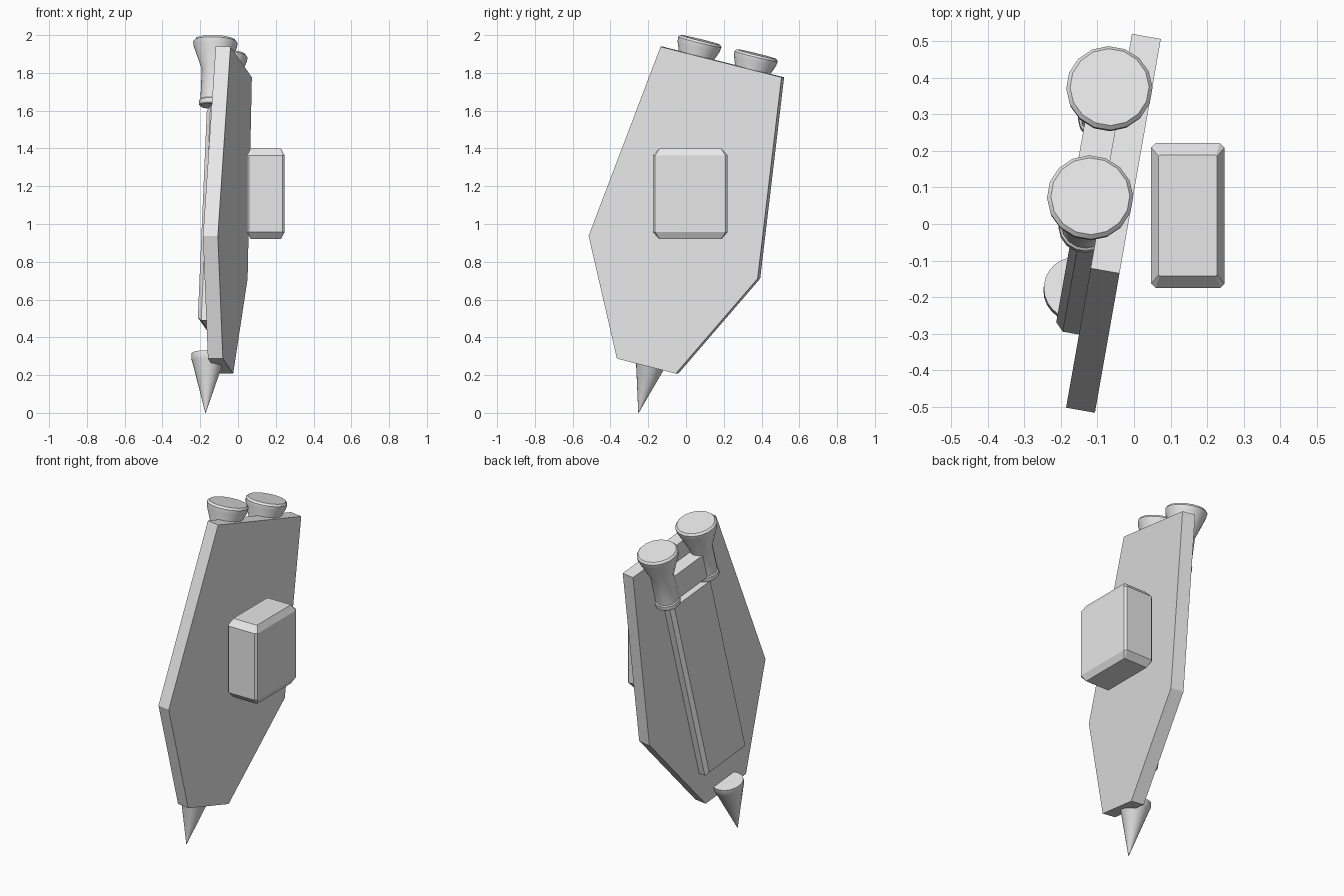
import bpy, bmesh, math
from mathutils import Matrix, Vector

cube = bpy.data.objects.get("Cube")
if cube:
    bpy.data.objects.remove(cube)

# One plain grey for everything
grey = bpy.data.materials.new("plain_grey")
grey.use_nodes = True
GREY = (0.8, 0.8, 0.8, 1)
grey.diffuse_color = GREY
grey.node_tree.nodes["Principled BSDF"].inputs["Base Color"].default_value = GREY

# Leaning frame: x is the panel normal, y runs across it, z runs up it
LEAN = (Matrix.Translation((-0.057, -0.003, 1.0))
        @ Matrix.Rotation(math.radians(-10), 4, 'Z')
        @ Matrix.Rotation(math.radians(-14), 4, 'X')
        @ Matrix.Translation((0, -0.015, 0)))
HALF = 0.04   # half the panel thickness


def finish(name, bm, frame=LEAN, smooth=False):
    bmesh.ops.recalc_face_normals(bm, faces=bm.faces)
    mesh = bpy.data.meshes.new(name)
    bm.to_mesh(mesh)
    bm.free()
    mesh.materials.append(grey)
    obj = bpy.data.objects.new(name, mesh)
    bpy.context.collection.objects.link(obj)
    obj.matrix_world = frame
    if smooth:
        bpy.ops.object.select_all(action='DESELECT')
        obj.select_set(True)
        bpy.context.view_layer.objects.active = obj
        bpy.ops.object.shade_smooth_by_angle(angle=math.radians(30))
    return obj


def loft(name, rings, frame=LEAN, smooth=False):
    """Skin a list of equal-length rings and cap both ends."""
    bm = bmesh.new()
    loops = [[bm.verts.new(p) for p in ring] for ring in rings]
    for a, b in zip(loops, loops[1:]):
        for i in range(len(a)):
            j = (i + 1) % len(a)
            bm.faces.new((a[i], a[j], b[j], b[i]))
    bm.faces.new(loops[0])
    bm.faces.new(loops[-1])
    return finish(name, bm, frame, smooth)


def turned(name, profile, x, y, z, sides):
    """Turn (radius, height) pairs around the frame's z axis."""
    rings = []
    for r, h in profile:
        angles = [math.tau * (i + 0.5) / sides for i in range(sides)]
        rings.append([(x + r * math.cos(a), y + r * math.sin(a), z + h) for a in angles])
    return loft(name, rings, smooth=True)


def plate_ring(x, half_width, low, high):
    return [(x, -half_width, low), (x, half_width, low),
            (x, half_width, high), (x, -half_width, high)]


# Six-sided main panel
right_side = [(0.163, -0.779), (0.468, -0.185), (0.335, 0.88)]
outline = right_side + [(-y, z) for y, z in reversed(right_side)]
loft("main_panel", [[(x, y, z) for y, z in outline] for x in (-HALF, HALF)])

# Raised rail with bevelled rim
loft("back_rail", [
    plate_ring(-HALF + 0.01, 0.163, -0.57, 0.6),
    plate_ring(-HALF - 0.045, 0.163, -0.57, 0.6),
    plate_ring(-HALF - 0.067, 0.145, -0.55, 0.58),
])

# Housing between the two nozzles
loft("nozzle_housing", [
    plate_ring(-HALF + 0.01, 0.16, 0.63, 0.78),
    plate_ring(-HALF - 0.085, 0.16, 0.63, 0.78),
])

# Pair of flared nozzles
nozzle = [(0.066, 0), (0.072, 0.005), (0.072, 0.03), (0.066, 0.035),
          (0.066, 0.2), (0.115, 0.325), (0.118, 0.35), (0.108, 0.362)]
for side, label in ((-1, "front"), (1, "rear")):
    turned(label + "_nozzle", nozzle, -0.075, side * 0.156, 0.6, 16)

# Pointed spike at the foot
spike = [(0.001, 0), (0.083, 0.28), (0.088, 0.29), (0.088, 0.32)]
turned("foot_spike", spike, -0.07, 0, -1.035, 24)


# Upright side box with sloped ends, standing clear of the panel
def box_ring(hx, hy, z, cut=0.012):
    quarter = [(hx, hy - cut), (hx - cut, hy)]
    pts = quarter + [(-x, y) for x, y in reversed(quarter)]
    pts += [(-x, -y) for x, y in pts]
    return [(x, y, z) for x, y in pts]


loft("side_box", [
    box_ring(0.08, 0.165, -0.24, 0.003),
    box_ring(0.1, 0.198, -0.203),
    box_ring(0.1, 0.198, 0.203),
    box_ring(0.08, 0.165, 0.24, 0.003),
], frame=Matrix.Translation((0.147, 0.023, 1.16)))
